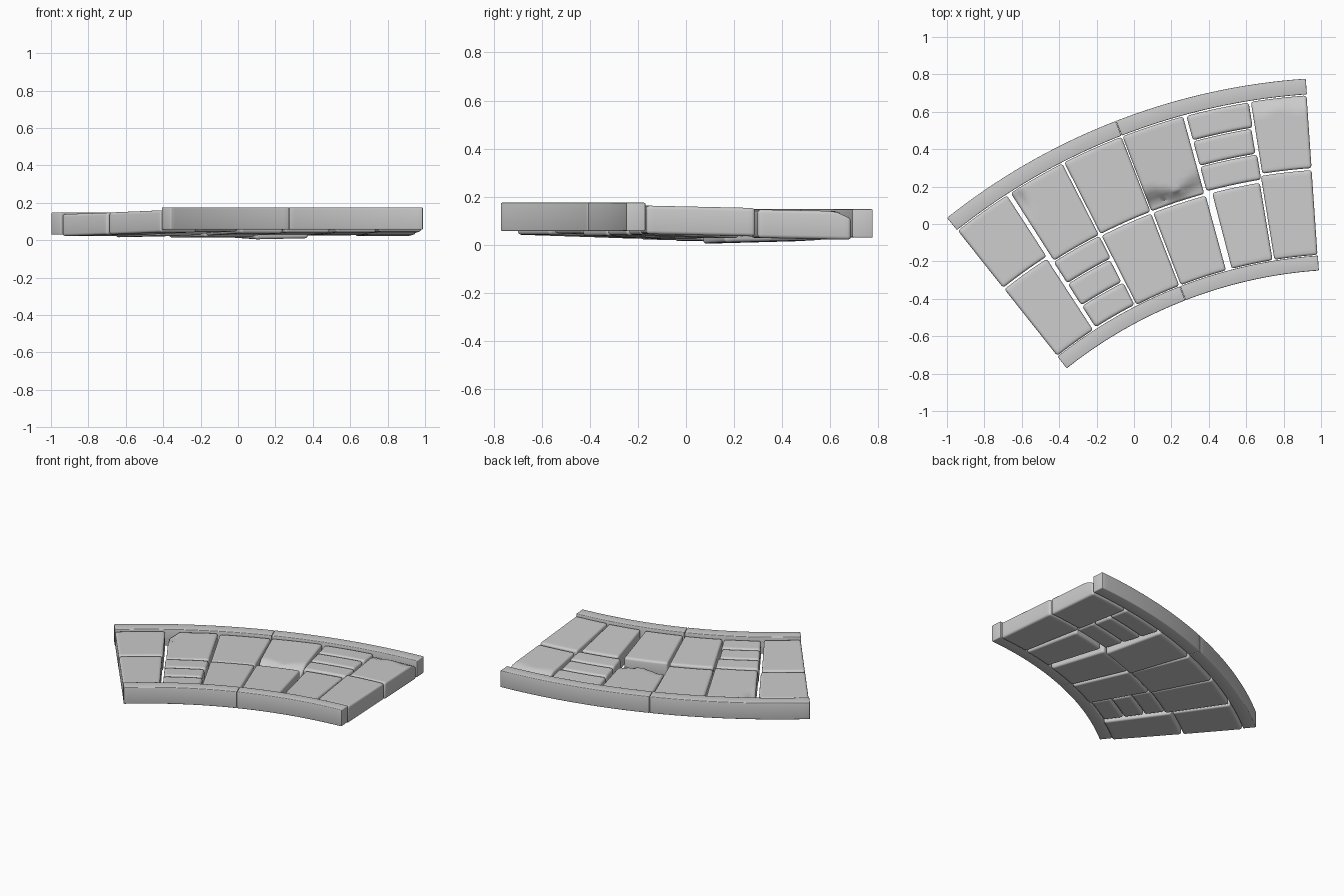
import bpy, bmesh
from math import radians, cos, sin, pi

if "Cube" in bpy.data.objects:
    bpy.data.objects.remove(bpy.data.objects["Cube"])

CX, CY = 1.155, -2.677          # centre of the bend
THICK = 0.118


def polar(a, r, z):
    a = radians(a)
    return (CX + r * cos(a), CY + r * sin(a), z)


def sector(name, a0, a1, r0, r1, z_in, z_out, thick=THICK, n=14, m=14,
           bevel=0.014, gap=0.003, tilt=0.0, chip=None):
    """Slab between two angles and radii; u runs with the angle, v outward."""
    bm = bmesh.new()
    rm = (r0 + r1) / 2
    ga = gap / rm * 180 / pi
    a0, a1, r0, r1 = a0 + ga, a1 - ga, r0 + gap, r1 - gap
    top, bot = {}, {}
    for i in range(n + 1):
        for j in range(m + 1):
            u, v = i / n, j / m
            a, r = a0 + (a1 - a0) * u, r0 + (r1 - r0) * v
            z = z_in + (z_out - z_in) * v + tilt * (u - 0.5)
            bot[i, j] = bm.verts.new(polar(a, r, z - thick))
            top[i, j] = bm.verts.new(polar(a, r, z - (chip(u, v) if chip else 0)))
    for i in range(n):
        for j in range(m):
            q = [(i, j), (i + 1, j), (i + 1, j + 1), (i, j + 1)]
            bm.faces.new([top[k] for k in q])
            bm.faces.new([bot[k] for k in reversed(q)])
    ring = ([(i, 0) for i in range(n)] + [(n, j) for j in range(m)] +
            [(i, m) for i in range(n, 0, -1)] + [(0, j) for j in range(m, 0, -1)])
    for k, l in zip(ring, ring[1:] + ring[:1]):
        bm.faces.new([top[k], bot[k], bot[l], top[l]])
    bmesh.ops.recalc_face_normals(bm, faces=bm.faces)
    # worn edges
    rim = [e for e in bm.edges if e.calc_face_angle(0) > 0.85]
    bmesh.ops.bevel(bm, geom=rim, offset=bevel, segments=3, profile=0.5,
                    affect='EDGES', clamp_overlap=True)
    me = bpy.data.meshes.new(name)
    bm.to_mesh(me)
    bm.free()
    ob = bpy.data.objects.new(name, me)
    bpy.context.collection.objects.link(ob)
    bpy.ops.object.select_all(action='DESELECT')
    ob.select_set(True)
    bpy.context.view_layer.objects.active = ob
    bpy.ops.object.shade_smooth_by_angle(angle=radians(38))


# Broken edges: how far the top drops at (u, v)
def inner_edge_chip(u, v):
    width = 0.2 + 0.06 * sin(7 * u + 1.5)
    return 0.065 * min(1, max(0, 1 - v / width) * 1.5) * (0.55 + 0.45 * u)


def corner_chip(u, v):
    d = ((1 - u) ** 2 * 3.5 + (1 - v) ** 2) ** 0.5
    return 0.05 * max(0, 1 - d / 0.4)


def outer_edge_chip(u, v):
    width = 0.16 + 0.04 * sin(9 * u)
    return 0.03 * max(0, 1 - (1 - v) / width)


# Curbs, two lengths on each side of the road
for side, (a0, a1) in {"right": (93.9, 111.2), "left": (111.2, 128.5)}.items():
    sector("inner_curb_" + side, a0, a1, 2.433, 2.515, 0.175, 0.175,
           n=24, m=1, bevel=0.005, gap=0.001)
    sector("outer_curb_" + side, a0, a1, 3.377, 3.463, 0.148, 0.148,
           n=24, m=1, bevel=0.005, gap=0.001)

# Large paving slabs: a0, a1, r0, r1, z_in, z_out, extras
R0, R1 = 2.515, 3.375
slabs = [
    (93.9, 99.3, R0, 2.975, 0.163, 0.153, {}),
    (93.9, 99.1, 2.98, R1, 0.147, 0.139, dict(chip=outer_edge_chip)),
    (99.4, 104.6, R0, 2.94, 0.160, 0.146, {}),
    (105.2, 111.1, R0, 2.935, 0.158, 0.145, {}),
    (105.3, 111.2, 2.94, R1, 0.125, 0.136, dict(chip=inner_edge_chip, tilt=-0.006)),
    (111.2, 117.0, R0, 2.935, 0.155, 0.142, {}),
    (111.2, 117.0, 2.94, R1, 0.134, 0.132, {}),
    (117.1, 122.6, 2.94, R1, 0.143, 0.136, dict(chip=corner_chip, tilt=-0.006)),
    (123.0, 128.5, R0, 2.975, 0.160, 0.148, {}),
    (122.9, 128.5, 2.98, R1, 0.147, 0.139, {}),
]
for k, (a0, a1, r0, r1, zi, zo, extra) in enumerate(slabs):
    sector(f"paving_slab_{k + 1}", a0, a1, r0, r1, zi, zo, **extra)

# Two stacks of three small bricks
for name, a0, a1, start, step, z in (("inner_brick", 117.1, 122.8, 2.52, 0.14, 0.157),
                                     ("outer_brick", 99.2, 105.2, 2.95, 0.141, 0.147)):
    for k in range(3):
        r0 = start + k * step
        shift = (0.0, 0.15, 0.0)[k]
        zk = z - 0.004 * k
        sector(f"{name}_{k + 1}", a0 + shift, a1 - 0.1, r0, r0 + step, zk, zk - 0.004,
               thick=0.11, m=5, bevel=0.016)
